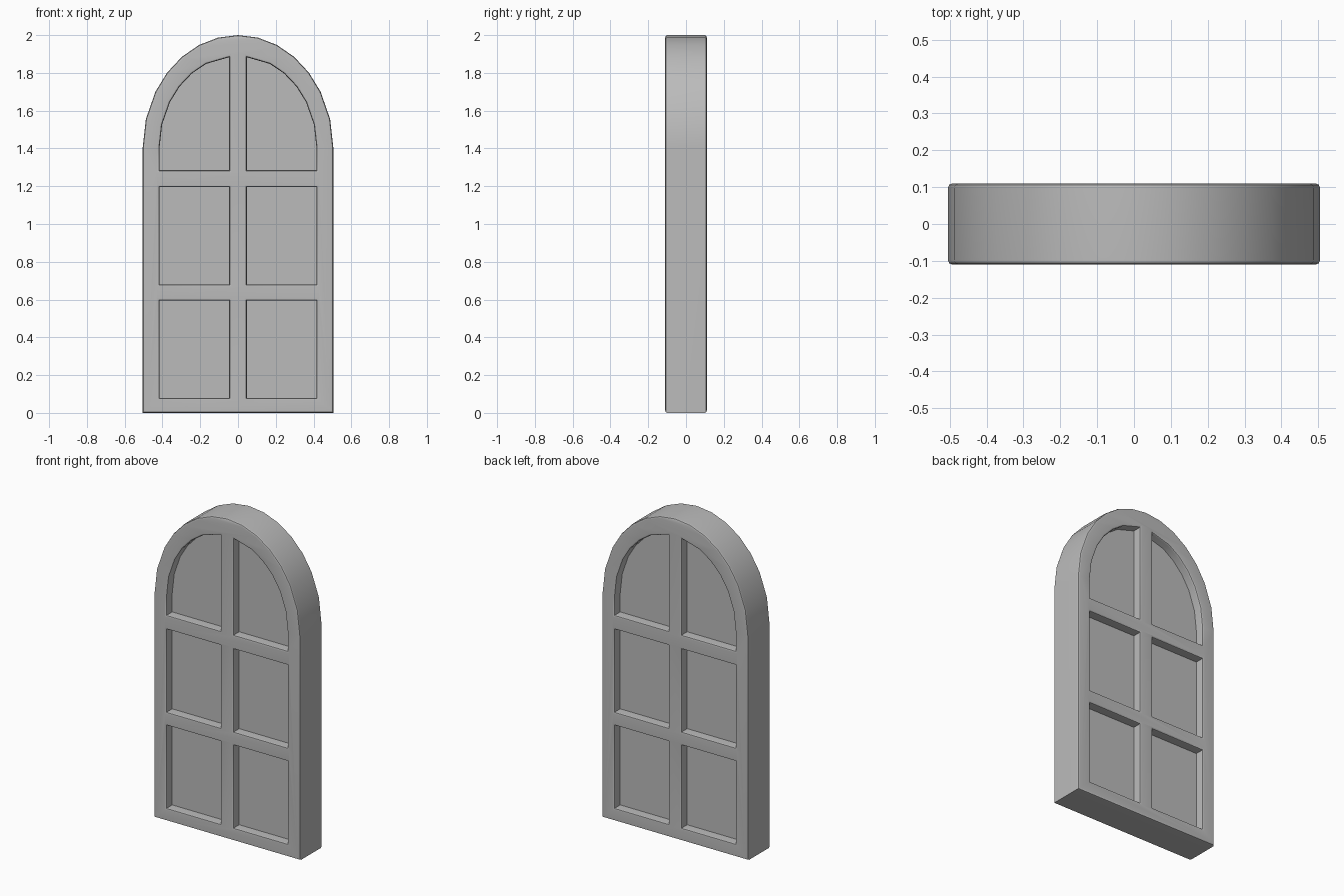
import bpy, bmesh
from math import sin, cos, radians, pi
from mathutils import Matrix

cube = bpy.data.objects.get("Cube")
if cube:
    bpy.data.objects.remove(cube)

SPRING = 1.4                      # height where the arch begins
ANGLES = [0, 15, 30, 42, 54, 66, 78, 90]
HALF_DEPTH = 0.11
BEVEL = 0.012

grey = bpy.data.materials.new("grey paint")
grey.use_nodes = True
colour = (0.5, 0.5, 0.5, 1)
grey.diffuse_color = colour
grey.node_tree.nodes["Principled BSDF"].inputs["Base Color"].default_value = colour


def half_arch(rx, rz):
    return [(rx * cos(radians(a)), SPRING + rz * sin(radians(a))) for a in ANGLES]


def arched_outline(rx, rz, bottom):
    right = half_arch(rx, rz)
    left = [(-x, z) for x, z in reversed(right[:-1])]
    return [(-rx, bottom), (rx, bottom)] + right + left


def slab(name, outlines, half_depth, bevel=0.0):
    """Filled outline (later outlines are holes) standing upright, with rounded rims."""
    curve = bpy.data.curves.new(name, 'CURVE')
    curve.dimensions = '2D'
    curve.fill_mode = 'BOTH'
    curve.extrude = half_depth - bevel
    curve.bevel_depth = bevel
    curve.bevel_resolution = 1
    curve.offset = -bevel
    for points in outlines:
        spline = curve.splines.new('POLY')
        spline.points.add(len(points) - 1)
        for p, (x, z) in zip(spline.points, points):
            p.co = (x, z, 0, 1)
        spline.use_cyclic_u = True
    obj = bpy.data.objects.new(name, curve)
    bpy.context.collection.objects.link(obj)
    bpy.ops.object.select_all(action='DESELECT')
    obj.select_set(True)
    bpy.context.view_layer.objects.active = obj
    bpy.ops.object.convert(target='MESH')
    obj = bpy.context.object
    obj.name = name
    bm = bmesh.new()
    bm.from_mesh(obj.data)
    bmesh.ops.remove_doubles(bm, verts=bm.verts, dist=0.0005)
    bmesh.ops.transform(bm, matrix=Matrix.Rotation(pi / 2, 4, 'X'), verts=bm.verts)
    bmesh.ops.recalc_face_normals(bm, faces=bm.faces)
    bm.to_mesh(obj.data)
    bm.free()
    obj.data.materials.clear()
    obj.data.materials.append(grey)
    bpy.ops.object.shade_smooth_by_angle(angle=radians(35))
    weighted = obj.modifiers.new("even shading", 'WEIGHTED_NORMAL')
    weighted.keep_sharp = True
    return obj


# Openings on one side: two rectangles and one quarter arch
IN, OUT = 0.047, 0.416
openings = [[(IN, lo), (OUT, lo), (OUT, hi), (IN, hi)]
            for lo, hi in ((0.08, 0.595), (0.68, 1.195))]
arch = [p for p in half_arch(OUT, 0.49) if p[0] > IN + 0.05]
openings.append([(IN, 1.285), (OUT, 1.285)] + arch + [(IN, 1.883)])
openings += [[(-x, z) for x, z in reversed(o)] for o in openings]

# Frame with glazing bars
slab("window_frame", [arched_outline(0.505, 0.6, 0)] + openings, HALF_DEPTH, BEVEL)

# Recessed pane panel, tucked into the frame
slab("pane_panel", [arched_outline(0.45, 0.53, 0.04)], 0.055)
